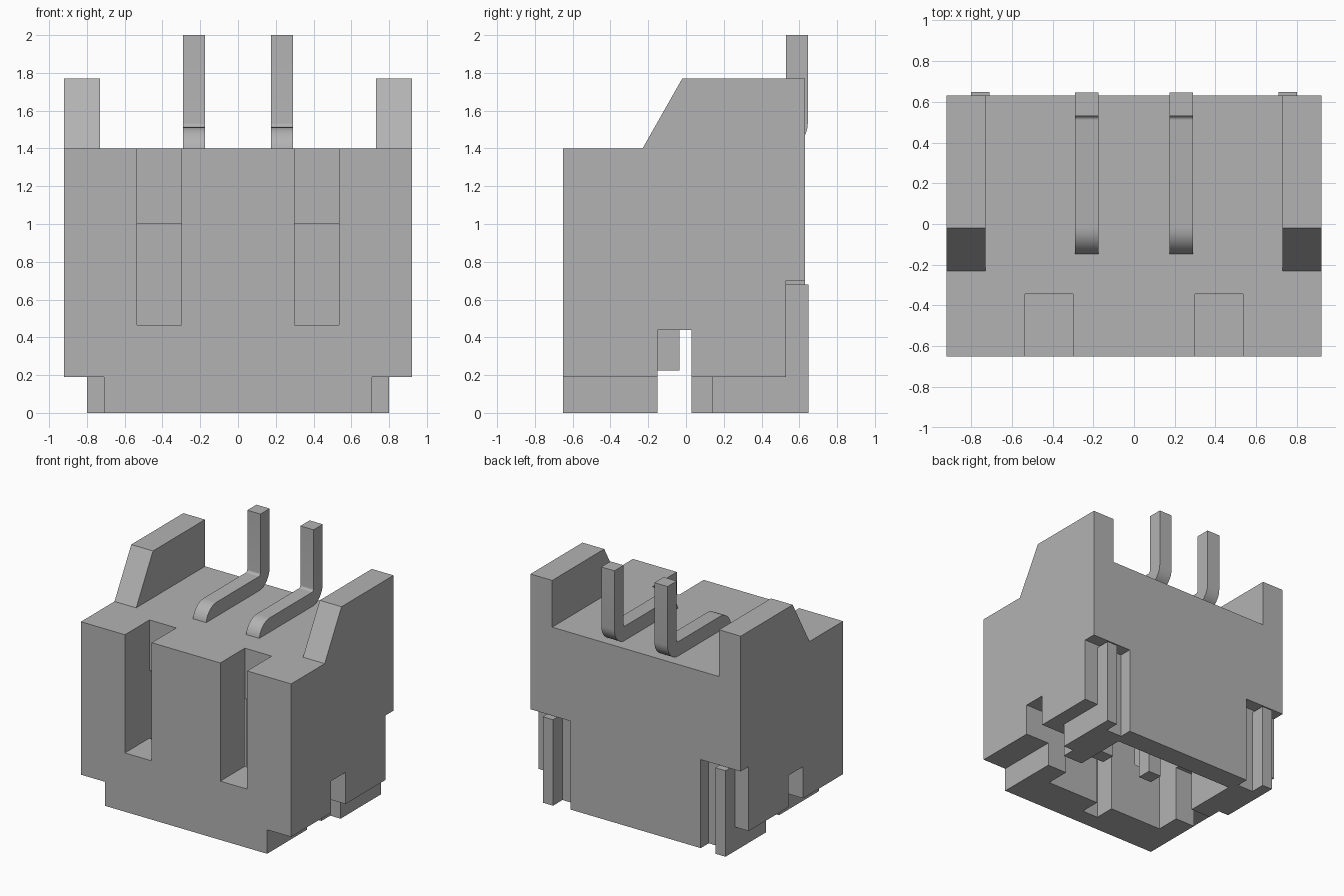
import bpy
import bmesh
from math import cos, sin, pi
from mathutils import Vector

old = bpy.data.objects.get("Cube")
if old:
    bpy.data.objects.remove(old, do_unlink=True)

grey = bpy.data.materials.new("light_grey")
grey.use_nodes = True
COLOUR = (0.45, 0.45, 0.45, 1)
grey.diffuse_color = COLOUR
grey.node_tree.nodes["Principled BSDF"].inputs["Base Color"].default_value = COLOUR


def prism(name, outline, x0, x1):
    """Extrude a (y, z) outline from x0 to x1."""
    bm = bmesh.new()
    face = bm.faces.new([bm.verts.new((x0, y, z)) for y, z in outline])
    res = bmesh.ops.extrude_face_region(bm, geom=[face])
    verts = [g for g in res["geom"] if isinstance(g, bmesh.types.BMVert)]
    bmesh.ops.translate(bm, verts=verts, vec=(x1 - x0, 0, 0))
    bmesh.ops.recalc_face_normals(bm, faces=bm.faces)
    mesh = bpy.data.meshes.new(name)
    bm.to_mesh(mesh)
    bm.free()
    mesh.materials.append(grey)
    obj = bpy.data.objects.new(name, mesh)
    bpy.context.collection.objects.link(obj)
    return obj


def box(name, x, y, z):
    outline = [(y[0], z[0]), (y[1], z[0]), (y[1], z[1]), (y[0], z[1])]
    return prism(name, outline, x[0], x[1])


def activate(obj):
    bpy.ops.object.select_all(action="DESELECT")
    obj.select_set(True)
    bpy.context.view_layer.objects.active = obj


def cut(target, x, y, z):
    cutter = box("cutter", x, y, z)
    cutter.hide_render = True
    mod = target.modifiers.new("cut", "BOOLEAN")
    mod.operation = "DIFFERENCE"
    mod.solver = "EXACT"
    mod.object = cutter
    activate(target)
    bpy.ops.object.modifier_apply(modifier=mod.name)
    bpy.data.objects.remove(cutter, do_unlink=True)


def mirrored(side, a, b):
    return sorted((side * a, side * b))


# Housing: side silhouette with sloped wings, then cut to shape
housing = prism("housing", [(-0.65, 0), (0.63, 0), (0.63, 1.77), (-0.02, 1.77),
                            (-0.23, 1.4), (-0.65, 1.4)], -0.92, 0.92)
cut(housing, (-0.73, 0.73), (-0.9, 0.9), (1.4, 2))           # gap between wings
cut(housing, (-0.537, 0.537), (-0.345, 0.46), (-0.1, 1.0))   # cavity underneath
cut(housing, (-0.07, 0.07), (-0.51, -0.3), (-0.1, 0.99))     # key groove
for s in (-1, 1):
    cut(housing, mirrored(s, 0.5, 1), (-0.15, 0.03), (-0.1, 0.44))     # side notch
    cut(housing, mirrored(s, 0.71, 1), (-0.8, 0.14), (-0.1, 0.19))     # skirt, front
    cut(housing, mirrored(s, 0.80, 1), (0.1, 0.8), (-0.1, 0.19))       # skirt, rear
    cut(housing, mirrored(s, 0.57, 1), (0.53, 0.8), (-0.1, 0.70))      # rear corner
    cut(housing, mirrored(s, 0.30, 0.535), (-0.8, -0.343), (0.465, 1.5))  # front slot


def arc(cy, cz, r, a0, a1, n=8):
    return [(cy + r * cos(a0 + (a1 - a0) * i / n),
             cz + r * sin(a0 + (a1 - a0) * i / n)) for i in range(n + 1)]


# Pin outline: up through the deck, back along it, then up again
R, r = 0.135, 0.02
low, high = 1.398, 1.513
pin_outline = [(-0.15, 0.225)]
pin_outline += arc(-0.15 + R, high - R, R, pi, pi / 2)
pin_outline += arc(0.53 - r, high + r, r, -pi / 2, 0)
pin_outline += [(0.53, 2.0), (0.645, 2.0)]
pin_outline += arc(0.645 - R, low + R, R, 0, -pi / 2)
pin_outline += arc(-0.035 + r, low - r, r, pi / 2, pi)
pin_outline += [(-0.035, 0.225)]

for s, side in ((-1, "right"), (1, "left")):
    # Rear corner ribs
    box(side + "_rear_rib", mirrored(s, 0.71, 0.80), (0.525, 0.648), (0, 0.68))
    # Bent pins
    pin = prism(side + "_pin", pin_outline, *mirrored(s, 0.175, 0.29))
    activate(pin)
    bpy.ops.object.shade_smooth_by_angle(angle=pi / 6)
